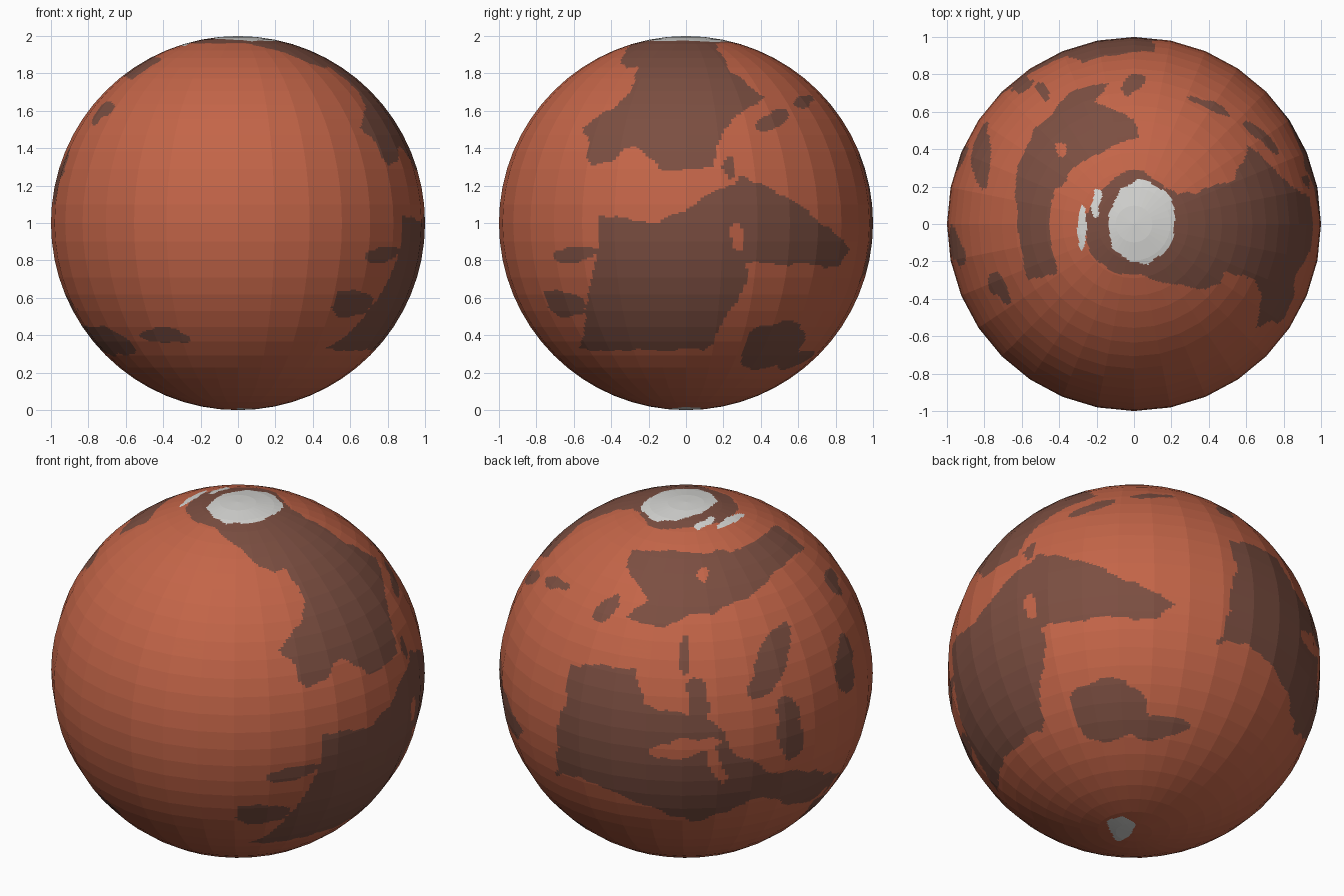
import bpy, bmesh, math
from mathutils import Vector, noise

if "Cube" in bpy.data.objects:
    bpy.data.objects.remove(bpy.data.objects["Cube"])

RUST, DARK, ICE = 0, 1, 2


def material(name, rgb):
    m = bpy.data.materials.new(name)
    m.diffuse_color = (*rgb, 1)
    m.use_nodes = True
    m.node_tree.nodes["Principled BSDF"].inputs["Base Color"].default_value = m.diffuse_color
    return m


def chart(heading, elevation):
    """Flat chart of the half globe facing a direction: (face, x, y) per face."""
    a, e = math.radians(heading), math.radians(elevation)
    right = Vector((-math.sin(a), math.cos(a), 0))
    toward = Vector((math.cos(a) * math.cos(e), math.sin(a) * math.cos(e), math.sin(e)))
    up = toward.cross(right)
    return [(f, p.dot(right), p.dot(up)) for f, p in spots if p.dot(toward) > 0]


def blot(faces, colour, x, y, rx, ry, tilt=0):
    """Paint a tilted oval."""
    c, s = math.cos(math.radians(tilt)), math.sin(math.radians(tilt))
    for f, u, v in faces:
        u, v = u - x, v - y
        if ((u * c + v * s) / rx) ** 2 + ((v * c - u * s) / ry) ** 2 < 1:
            f.material_index = colour


def plain(faces, colour, *outline):
    """Paint a polygon."""
    for f, x, y in faces:
        hit = False
        x0, y0 = outline[-1]
        for x1, y1 in outline:
            if (y1 > y) != (y0 > y) and x < (x0 - x1) * (y - y1) / (y0 - y1) + x1:
                hit = not hit
            x0, y0 = x1, y1
        if hit:
            f.material_index = colour


# Faceted globe, each flat facet divided into a fine grid for the painted regions
bm = bmesh.new()
bmesh.ops.create_uvsphere(bm, u_segments=32, v_segments=32, radius=1)
bmesh.ops.subdivide_edges(bm, edges=bm.edges[:], cuts=9, use_grid_fill=True)

# Face positions, shifted by noise so that all coastlines become ragged
spots = []
for f in bm.faces:
    p = f.calc_center_median()
    spots.append((f, p + 0.03 * noise.noise_vector(p * 6) + 0.015 * noise.noise_vector(p * 15)))

right = chart(0, 0)
front = chart(-90, 0)
top = chart(-90, 90)
back_left = chart(125, 25)
back_right = chart(47, -30)

# Northern and great plains on the right side, with prongs and islands
plain(right, DARK, (-.25, .97), (-.27, .7), (-.55, .52), (-.5, .3), (-.28, .42), (-.12, .28),
      (.16, .3), (.2, .52), (.43, .68), (.23, .82), (.15, .97))
plain(right, DARK, (-.47, .04), (-.16, 0), (.3, .25), (.62, .09), (.89, -.15), (.82, -.22),
      (.3, -.22), (.34, -.33), (.1, -.68), (-.57, -.67), (-.47, -.11))
blot(right, RUST, .28, -.07, .03, .07)
blot(right, DARK, -.6, -.17, .11, .045)
blot(right, DARK, -.65, -.43, .12, .06, -25)
blot(right, DARK, .48, .55, .09, .05, 30)
blot(right, DARK, .63, .65, .05, .03)
blot(right, DARK, .24, .3, .03, .06)

# Southern island at the back right
blot(back_right, DARK, -.1, -.2, .2, .16)
blot(back_right, DARK, .15, -.3, .17, .08)

# Northern arc at the back left
plain(back_left, DARK, (-.27, .66), (.26, .63), (.5, .76), (.62, .66), (.4, .45), (.15, .32),
      (-.14, .24), (-.33, .28), (-.19, .37), (-.31, .54))
blot(back_left, DARK, -.42, .34, .09, .05, 40)
blot(back_left, RUST, .09, .53, .035, .045)

# Great plain at the back left, with a bare streak
plain(back_left, DARK, (-.6, .04), (-.27, .01), (-.22, -.18), (.14, -.26), (.24, -.41),
      (.44, -.53), (.82, -.54), (.66, -.72), (.37, -.68), (.07, -.82), (-.27, -.69),
      (-.68, -.54), (-.69, -.26))
blot(back_left, DARK, .06, -.15, .06, .13)
blot(back_left, RUST, -.01, -.41, .19, .045, 8)
blot(back_left, RUST, .16, -.51, .04, .1, 20)

# Islands at the back left
blot(back_left, DARK, .45, .04, .075, .22, -26)
blot(back_left, DARK, .55, -.3, .075, .18, 5)
blot(back_left, DARK, -.01, .08, .035, .1)
blot(back_left, DARK, .79, .47, .035, .08, 15)
blot(back_left, DARK, .85, .04, .05, .16)

# Southern islands on the front
blot(front, DARK, -.7, -.63, .16, .055, -25)
blot(front, DARK, -.39, -.6, .14, .04, -8)

# Dark ring around the north pole, then both ice caps
blot(top, DARK, 0, 0, .25, .28)
plain(top, DARK, (.15, .22), (.34, .07), (.5, .06), (.48, -.33), (.38, -.35), (.05, -.28))
blot(top, ICE, .05, .01, .18, .22)
blot(top, ICE, -.27, -.02, .025, .12)
blot(top, ICE, -.21, .11, .025, .07)
blot(back_right, ICE, -.065, -.84, .08, .06)

bmesh.ops.translate(bm, verts=bm.verts[:], vec=(0, 0, 1))
mesh = bpy.data.meshes.new("planet_globe")
bm.to_mesh(mesh)
bm.free()
for m in (material("rust_soil", (0.55, 0.13, 0.065)),
          material("dark_rock", (0.20, 0.077, 0.053)),
          material("polar_ice", (0.68, 0.68, 0.66))):
    mesh.materials.append(m)
bpy.context.collection.objects.link(bpy.data.objects.new("planet_globe", mesh))
